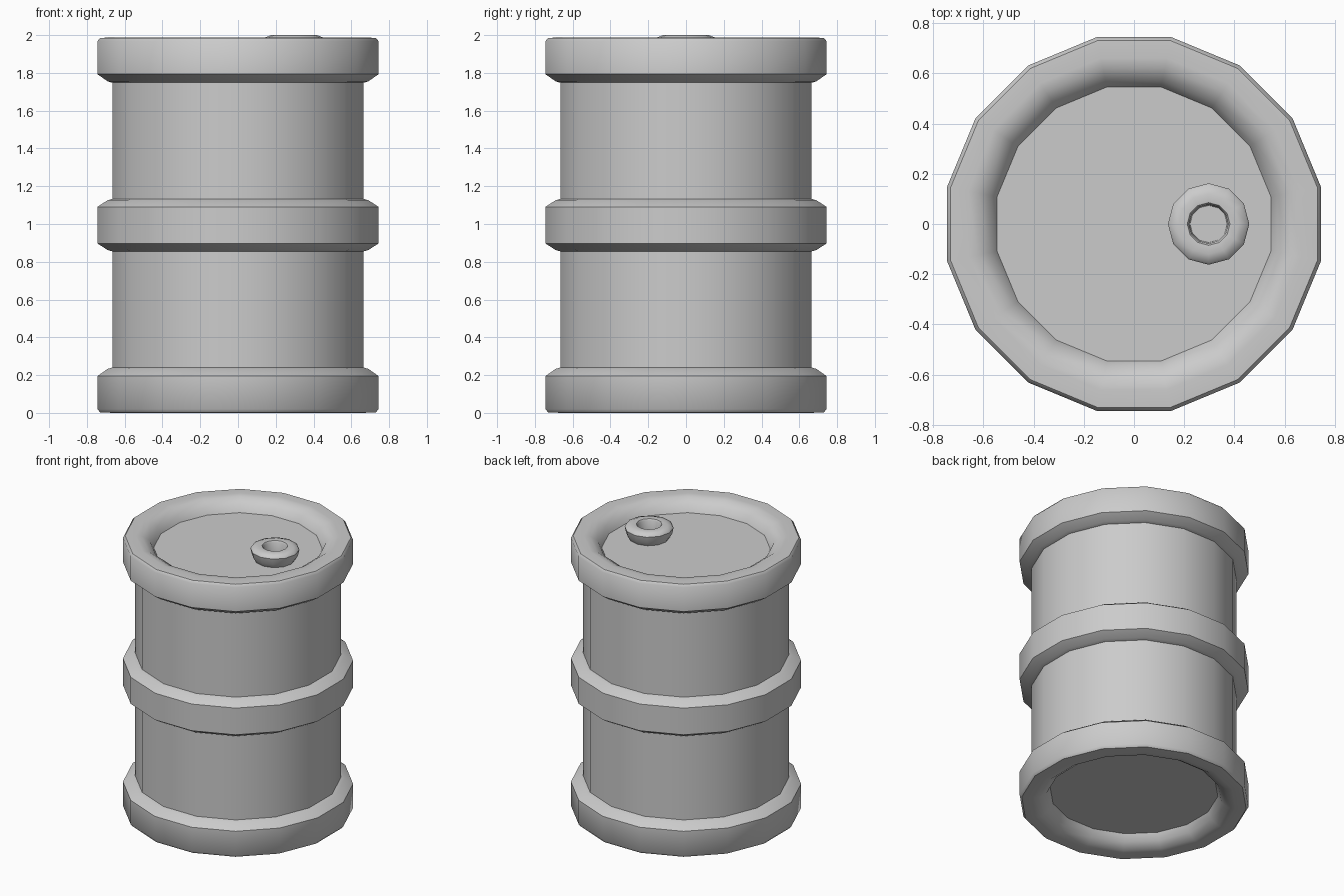
import bpy, bmesh, math

if "Cube" in bpy.data.objects:
    bpy.data.objects.remove(bpy.data.objects["Cube"])

def lathe(name, profile, sides, offset=0.0, centre=(0, 0), angle=40):
    """Revolve (radius, z) points; a radius of 0 closes the end with a fan."""
    bm = bmesh.new()
    rings = []
    for r, z in profile:
        if r == 0:
            rings.append([bm.verts.new((0, 0, z))] * sides)
        else:
            rings.append([bm.verts.new((r * math.cos(offset + math.tau * i / sides),
                                        r * math.sin(offset + math.tau * i / sides), z))
                          for i in range(sides)])
    for a, b in zip(rings, rings[1:]):
        for i in range(sides):
            j = (i + 1) % sides
            bm.faces.new(list(dict.fromkeys((a[i], a[j], b[j], b[i]))))
    bmesh.ops.recalc_face_normals(bm, faces=bm.faces)
    mesh = bpy.data.meshes.new(name)
    bm.to_mesh(mesh)
    bm.free()
    obj = bpy.data.objects.new(name, mesh)
    obj.location = (*centre, 0)
    bpy.context.collection.objects.link(obj)
    bpy.ops.object.select_all(action='DESELECT')
    obj.select_set(True)
    bpy.context.view_layer.objects.active = obj
    bpy.ops.object.shade_smooth_by_angle(angle=math.radians(angle))
    return obj

# Barrel: lower half profile (measured across flats), mirrored for the upper half
SIDES, HEIGHT = 16, 1.988
to_corner = 1 / math.cos(math.pi / SIDES)
lower = [(0, 0.088), (0.545, 0.088), (0.57, 0.04), (0.62, 0.006), (0.66, 0.0),
         (0.73, 0.003), (0.744, 0.02), (0.744, 0.195), (0.69, 0.233), (0.665, 0.24),
         (0.665, 0.855), (0.69, 0.862), (0.744, 0.897)]
lower = [(r * to_corner, z) for r, z in lower]
upper = [(r, HEIGHT - z) for r, z in reversed(lower)]
lathe("barrel_body", lower + upper, SIDES, math.pi / SIDES)

# Filler cap: low flared ring with a hole, sitting on the lid
cap = [(0.13, 1.895), (0.152, 1.93), (0.162, 1.975), (0.155, 1.987), (0.12, 2.0),
       (0.085, 1.997), (0.078, 1.985), (0.074, 1.905), (0, 1.905)]
lathe("filler_cap", cap, 12, centre=(0.297, 0))
